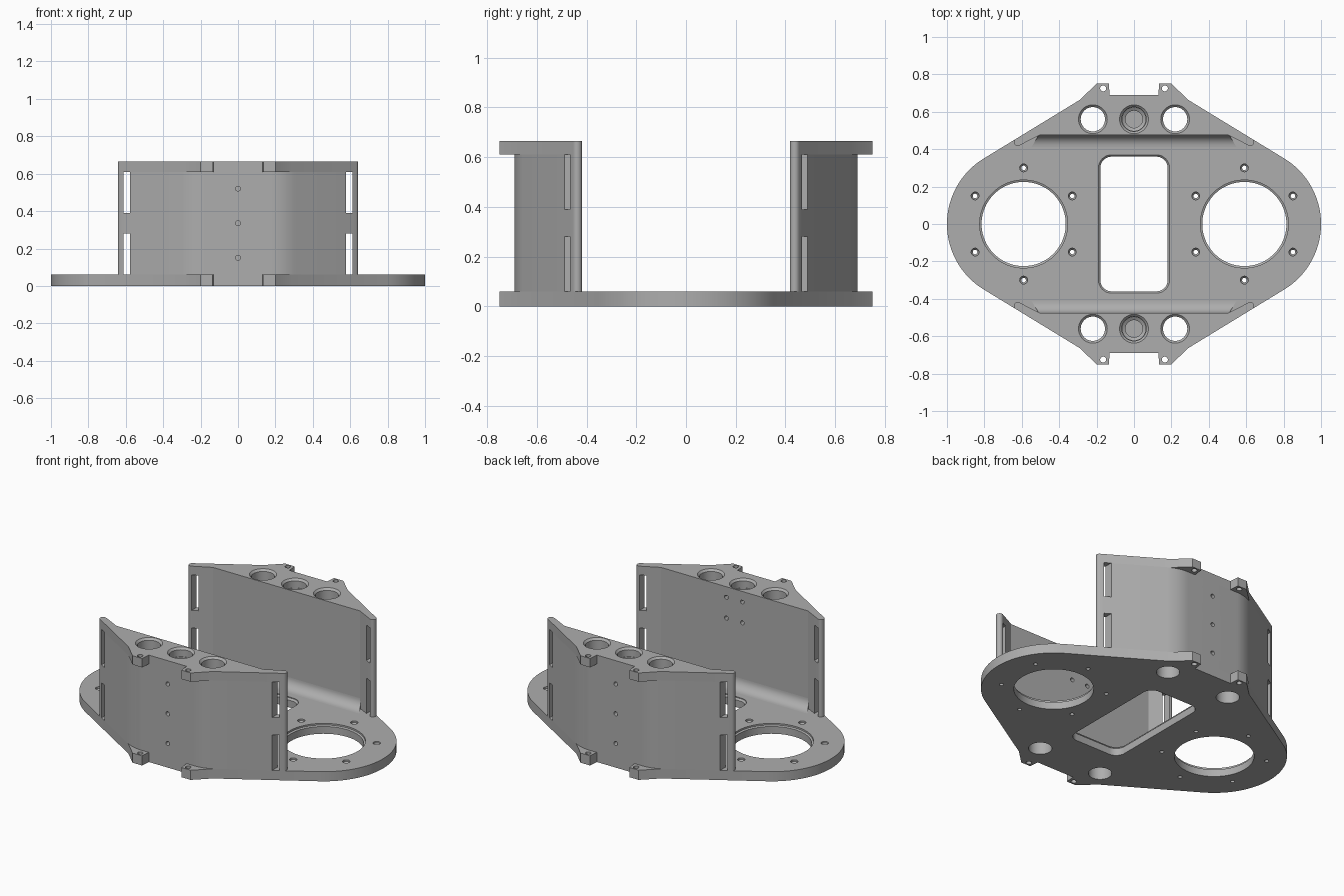
import bpy, bmesh, math
from mathutils import Matrix, Vector

old = bpy.data.objects.get("Cube")
if old:
    bpy.data.objects.remove(old, do_unlink=True)

grey = bpy.data.materials.new("plain grey")
grey.use_nodes = True
GREY = (0.42, 0.42, 0.42, 1)
grey.diffuse_color = GREY
grey.node_tree.nodes["Principled BSDF"].inputs["Base Color"].default_value = GREY

BASE, CAP, TOP = 0.06, 0.61, 0.665
EYE_X, EYE_R = 0.59, 0.41
SLOPE = math.radians(58.6)          # direction the slanted sides face
NORMAL = Vector((math.cos(SLOPE), math.sin(SLOPE)))


def side_y(x):
    """Height of the slanted side line in plan."""
    p = Vector((EYE_X, 0)) + NORMAL * EYE_R
    return p.y - (x - p.x) * NORMAL.x / NORMAL.y


def loft(bm, rings):
    """Closed solid through a stack of equal rings of points."""
    loops = [[bm.verts.new(p) for p in ring] for ring in rings]
    n = len(loops[0])
    faces = [bm.faces.new(loops[0][::-1]), bm.faces.new(loops[-1])]
    for a, b in zip(loops, loops[1:]):
        for i in range(n):
            j = (i + 1) % n
            faces.append(bm.faces.new((a[i], a[j], b[j], b[i])))
    bmesh.ops.recalc_face_normals(bm, faces=faces)


def prism(bm, outline, z0, z1):
    loft(bm, [[(x, y, z) for x, y in outline] for z in (z0, z1)])


def hole(bm, x, y, profile, n=48):
    """Turned vertical hole from (radius, z) steps."""
    turn = [2 * math.pi * i / n for i in range(n)]
    loft(bm, [[(x + r * math.cos(a), y + r * math.sin(a), z) for a in turn]
              for r, z in profile])


def drill(bm, x, z, y0, y1, r=0.013):
    """Small horizontal hole along y."""
    turn = [2 * math.pi * i / 20 for i in range(20)]
    loft(bm, [[(x + r * math.cos(a), y, z + r * math.sin(a)) for a in turn]
              for y in (y0, y1)])


def round_rect(hx, hy, r, steps=8):
    pts = []
    for k, (sx, sy) in enumerate(((1, 1), (-1, 1), (-1, -1), (1, -1))):
        for i in range(steps + 1):
            a = math.pi / 2 * (k + i / steps)
            pts.append((sx * (hx - r) + r * math.cos(a), sy * (hy - r) + r * math.sin(a)))
    return pts


def make(name, bm, s=1):
    """Turn a bmesh into an object, flipped to the front if s is -1."""
    if s < 0:
        bmesh.ops.transform(bm, matrix=Matrix.Diagonal((1, -1, 1, 1)), verts=bm.verts)
        bmesh.ops.reverse_faces(bm, faces=bm.faces)
    mesh = bpy.data.meshes.new(name)
    bm.to_mesh(mesh)
    bm.free()
    mesh.materials.append(grey)
    obj = bpy.data.objects.new(name, mesh)
    bpy.context.collection.objects.link(obj)
    return obj


def cut(obj, cutter):
    """Subtract the cutter, then smooth the curved faces."""
    mod = obj.modifiers.new("holes", 'BOOLEAN')
    mod.operation, mod.solver, mod.object = 'DIFFERENCE', 'EXACT', cutter
    graph = bpy.context.evaluated_depsgraph_get()
    mesh = bpy.data.meshes.new_from_object(obj.evaluated_get(graph))
    obj.modifiers.clear()
    obj.data = mesh
    bpy.data.objects.remove(cutter, do_unlink=True)
    smooth(obj)


def smooth(obj):
    bpy.ops.object.select_all(action='DESELECT')
    obj.select_set(True)
    bpy.context.view_layer.objects.active = obj
    bpy.ops.object.shade_smooth_by_angle(angle=math.radians(25))


def mirrored(half):
    return half + [(-x, y) for x, y in reversed(half)]


# Plan shapes, each for the +x half
lug = [(0.13, 0.69), (0.135, 0.75), (0.2, 0.75), (0.29, side_y(0.29))]
eye_arc = [(EYE_X + EYE_R * math.cos(SLOPE * (1 - i / 24)),
            EYE_R * math.sin(SLOPE * (1 - i / 24))) for i in range(25)]
WALL, STRIP = 0.475, 0.04
tip_mid = Vector((0.632, side_y(0.632))) - NORMAL * STRIP / 2
tip = [tuple(tip_mid + STRIP / 2 * Vector((math.cos(SLOPE - a), math.sin(SLOPE - a))))
       for a in (math.pi * i / 10 for i in range(11))]
inner = [(0.53, 0.462), (0.505, WALL)]
corner = []
for i in range(9):                   # soft bend between front face and slanted side
    t = i / 8
    a, b, c = Vector((0.18, 0.69)), Vector((0.24, 0.69)), Vector((0.3, side_y(0.3)))
    corner.append(tuple(a * (1 - t) ** 2 + b * 2 * t * (1 - t) + c * t * t))


def lug_holes(bm):
    for x in (-0.165, 0.165):
        hole(bm, x, 0.725, [(0.016, -1), (0.016, 1)], 20)


# Base plate
quarter = lug + eye_arc
right_side = quarter + [(x, -y) for x, y in reversed(quarter[:-1])]
bm = bmesh.new()
prism(bm, mirrored(right_side), 0, BASE)
base = make("base_plate", bm)
bm = bmesh.new()
for sx in (-1, 1):
    hole(bm, sx * EYE_X, 0, [(0.225, -0.1), (0.225, 0.045), (0.235, 0.05), (0.235, 0.1)], 80)
    for k in range(6):
        a = math.radians(30 + 60 * k)
        hole(bm, sx * EYE_X + 0.3 * math.cos(a), 0.3 * math.sin(a),
             [(0.012, -0.1), (0.012, 0.04), (0.021, 0.05), (0.021, 0.1)], 20)
    for sy in (-1, 1):
        hole(bm, sx * 0.22, sy * 0.56, [(0.066, -0.1), (0.066, 0.1)])
        hole(bm, sx * 0.165, sy * 0.725, [(0.016, -0.1), (0.016, 0.1)], 20)
loft(bm, [[(x, y, z) for x, y in round_rect(0.19 - d, 0.37 - d, 0.07 - d)]
          for d, z in ((0.01, -0.1), (0.01, 0.045), (0, 0.055), (0, 0.1))])
cut(base, make("base_cutter", bm))

for s, side in ((-1, "front"), (1, "back")):
    # Tower body
    bm = bmesh.new()
    prism(bm, mirrored(corner + tip + inner), BASE, CAP)
    body = make(side + "_tower_body", bm, s)
    bm = bmesh.new()
    for sx in (-1, 1):
        hole(bm, sx * 0.22, 0.56, [(0.066, -0.1), (0.066, 1)])
        for z0, z1 in ((0.0, 0.28), (0.39, 0.7)):
            xs, xe = sx * 0.577, sx * 0.613
            prism(bm, [(xs, 0.35), (xe, 0.35), (xe, 0.6), (xs, 0.6)], z0, z1)
        if s < 0:
            for z in (0.47, 0.6):
                drill(bm, sx * 0.055, z, 0.4, 0.505)
    hole(bm, 0, 0.56, [(0.046, 0.1), (0.046, 0.56), (0.062, 0.57), (0.062, 1)])
    for z in (0.15, 0.335, 0.52):
        drill(bm, 0, z, 0.63, 0.8)
    cut(body, make("body_cutter", bm, s))

    # Tower cap with lugs
    bm = bmesh.new()
    prism(bm, mirrored(lug + tip + inner), CAP, TOP)
    cap = make(side + "_tower_cap", bm, s)
    bm = bmesh.new()
    for x in (-0.22, 0, 0.22):
        hole(bm, x, 0.56, [(0.065, 0.5), (0.065, TOP - 0.012), (0.077, TOP), (0.077, 0.8)])
    lug_holes(bm)
    cut(cap, make("cap_cutter", bm, s))

    # Cove where the inner wall meets the base
    r = 0.062
    cove = [(WALL + 0.01, BASE - 0.01), (WALL - r, BASE - 0.01)]
    cove += [(WALL - r + r * math.sin(a), BASE + r - r * math.cos(a))
             for a in (math.pi / 2 * i / 10 for i in range(11))]
    cove.append((WALL + 0.01, BASE + r))
    bm = bmesh.new()
    loft(bm, [[(sx * (0.51 + 0.6 * (WALL - y)), y, z) for y, z in cove] for sx in (-1, 1)])
    smooth(make(side + "_cove", bm, s))
